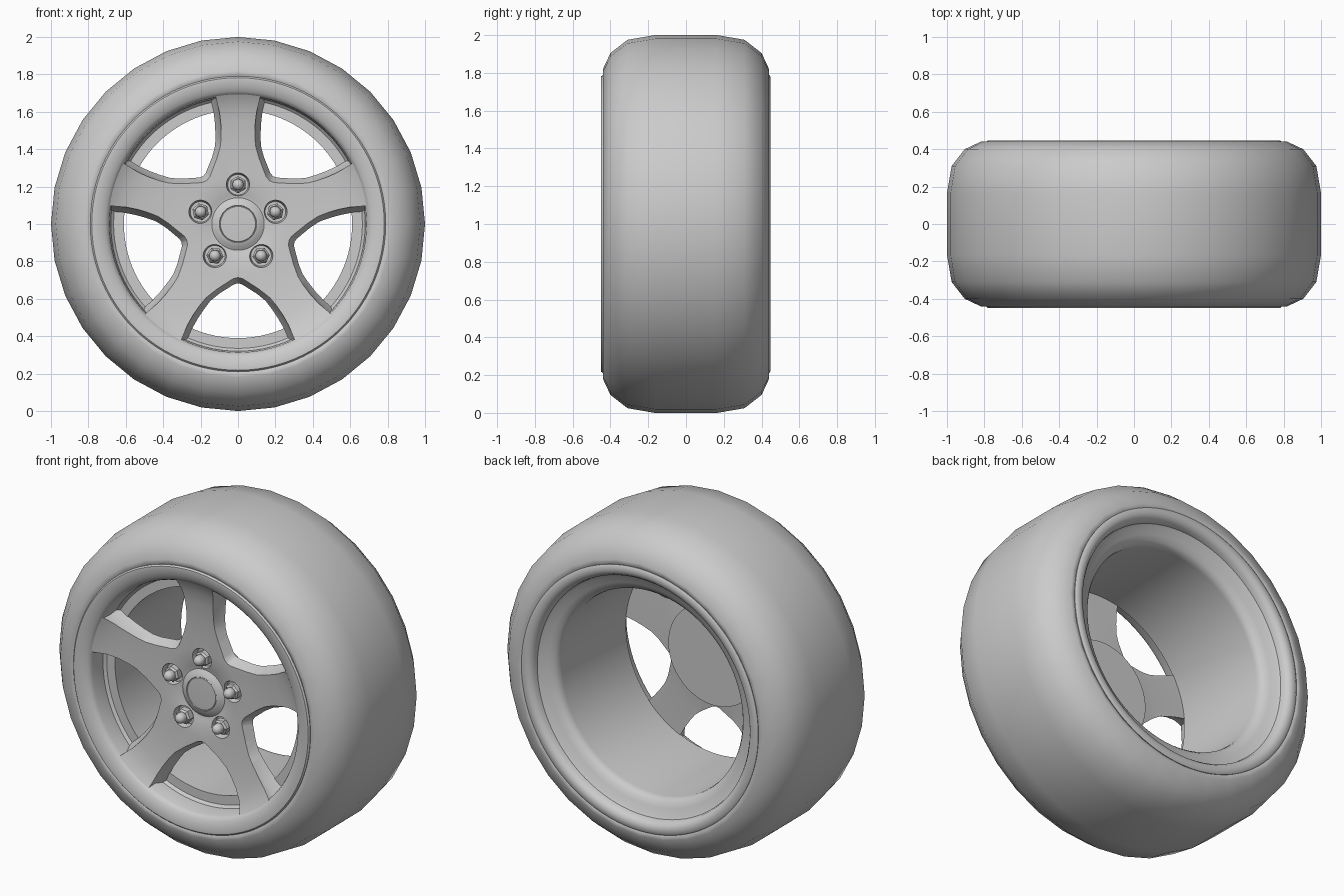
import bpy, bmesh, math
from math import sin, cos, pi, radians

if "Cube" in bpy.data.objects:
    bpy.data.objects.remove(bpy.data.objects["Cube"])

CZ = 1.0  # axle height


def lathe(bm, profile, seg, cx=0.0, cz=0.0, closed=False, phase=0.0):
    """Spin (radius, y) points about a y-parallel axis."""
    rings = []
    for r, y in profile:
        if r == 0:
            rings.append([bm.verts.new((cx, y, CZ + cz))] * seg)
        else:
            rings.append([bm.verts.new((cx + r * cos(phase + 2 * pi * i / seg), y,
                                        CZ + cz + r * sin(phase + 2 * pi * i / seg)))
                          for i in range(seg)])
    pairs = list(zip(rings, rings[1:]))
    if closed:
        pairs.append((rings[-1], rings[0]))
    for a, b in pairs:
        for i in range(seg):
            j = (i + 1) % seg
            quad = list(dict.fromkeys((a[i], a[j], b[j], b[i])))
            if len(quad) > 2:
                bm.faces.new(quad)


def finish(bm, name, angle=30):
    bmesh.ops.recalc_face_normals(bm, faces=bm.faces)
    me = bpy.data.meshes.new(name)
    bm.to_mesh(me)
    bm.free()
    ob = bpy.data.objects.new(name, me)
    bpy.context.collection.objects.link(ob)
    if angle:
        smooth(ob, angle)
    return ob


def smooth(ob, angle):
    bpy.ops.object.select_all(action='DESELECT')
    ob.select_set(True)
    bpy.context.view_layer.objects.active = ob
    bpy.ops.object.shade_smooth_by_angle(angle=radians(angle))


# Tyre: 32-sided, rounded shoulders
half = [(0.775, 0.425), (0.80, 0.44), (0.82, 0.44), (0.905, 0.40), (0.975, 0.31), (1.0, 0.165)]
bm = bmesh.new()
lathe(bm, [(r, -y) for r, y in half] + half[::-1], 32)
finish(bm, "tyre", 60)

# Rim: front ring, ledge, barrel and flared back lip
rim = [(0.785, -0.42), (0.79, -0.44), (0.782, -0.449), (0.77, -0.45), (0.735, -0.443),
       (0.71, -0.433), (0.695, -0.422), (0.687, -0.405), (0.68, -0.315), (0.665, -0.30),
       (0.61, -0.30), (0.61, 0.31), (0.614, 0.335), (0.63, 0.355), (0.66, 0.37),
       (0.70, 0.385), (0.715, 0.395), (0.72, 0.42), (0.735, 0.44), (0.755, 0.447),
       (0.78, 0.447), (0.79, 0.44), (0.785, 0.42)]
bm = bmesh.new()
lathe(bm, rim, 96)
finish(bm, "rim", 40)

# Spoke plate: solid dish before cutting
plate = [(0, -0.325), (0.135, -0.325), (0.16, -0.332), (0.20, -0.342), (0.26, -0.347),
         (0.35, -0.35), (0.45, -0.358), (0.55, -0.37), (0.62, -0.385), (0.67, -0.405),
         (0.70, -0.422), (0.70, -0.295), (0.40, -0.295), (0.30, -0.285), (0.30, -0.26), (0, -0.26)]
bm = bmesh.new()
lathe(bm, plate, 120)
spokes = finish(bm, "spokes", 0)

# Window and bolt pocket cutters: half outlines as (radial, sideways)
front = [(0.28, 0), (0.287, 0.027), (0.308, 0.06), (0.345, 0.115), (0.393, 0.172),
         (0.441, 0.209), (0.49, 0.242), (0.54, 0.27), (0.62, 0.303), (0.76, 0.36)]
back = [(0.325, 0), (0.331, 0.02), (0.348, 0.045), (0.38, 0.092), (0.42, 0.14),
        (0.465, 0.174), (0.512, 0.205), (0.56, 0.232), (0.64, 0.265), (0.76, 0.315)]
bm = bmesh.new()
for k in range(5):
    a = radians(54 + 72 * k)
    loops = []
    for y, outline in ((-0.6, front), (-0.36, front), (-0.27, back), (-0.1, back)):
        pts = outline + [(u, -v) for u, v in outline[:0:-1]]
        loops.append([bm.verts.new((u * cos(a) - v * sin(a), y, CZ + u * sin(a) + v * cos(a)))
                      for u, v in pts])
    n = len(loops[0])
    for p, q in zip(loops, loops[1:]):
        for i in range(n):
            bm.faces.new((p[i], p[(i + 1) % n], q[(i + 1) % n], q[i]))
    bm.faces.new(loops[0])
    bm.faces.new(loops[-1])
    b = radians(90 + 72 * k)
    lathe(bm, [(0, -0.5), (0.063, -0.5), (0.063, -0.345), (0.055, -0.31), (0, -0.31)],
          32, 0.21 * cos(b), 0.21 * sin(b))
cutter = finish(bm, "window_cutter", 0)
cutter.hide_render = True

mod = spokes.modifiers.new("windows", 'BOOLEAN')
mod.operation = 'DIFFERENCE'
mod.solver = 'EXACT'
mod.object = cutter
bpy.context.view_layer.objects.active = spokes
bpy.ops.object.modifier_apply(modifier=mod.name)
bpy.data.objects.remove(cutter, do_unlink=True)
smooth(spokes, 32)

# Centre cap
bm = bmesh.new()
lathe(bm, [(0.15, -0.322), (0.135, -0.329), (0.12, -0.341), (0.10, -0.347),
           (0.097, -0.344), (0.094, -0.347), (0, -0.35)], 48)
finish(bm, "centre_cap", 40)

# Lug nuts: hex base with domed end
for k in range(5):
    b = radians(90 + 72 * k)
    cx, cz = 0.21 * cos(b), 0.21 * sin(b)
    bm = bmesh.new()
    lathe(bm, [(0, -0.30), (0.046, -0.30), (0.046, -0.345), (0.036, -0.355), (0, -0.355)],
          6, cx, cz, phase=b)
    dome = [(0.03, -0.345)] + [(0.03 * cos(t * pi / 12), -0.372 - 0.03 * sin(t * pi / 12))
                               for t in range(6)] + [(0, -0.402)]
    lathe(bm, dome, 24, cx, cz)
    finish(bm, f"lug_nut_{k + 1}", 35)
